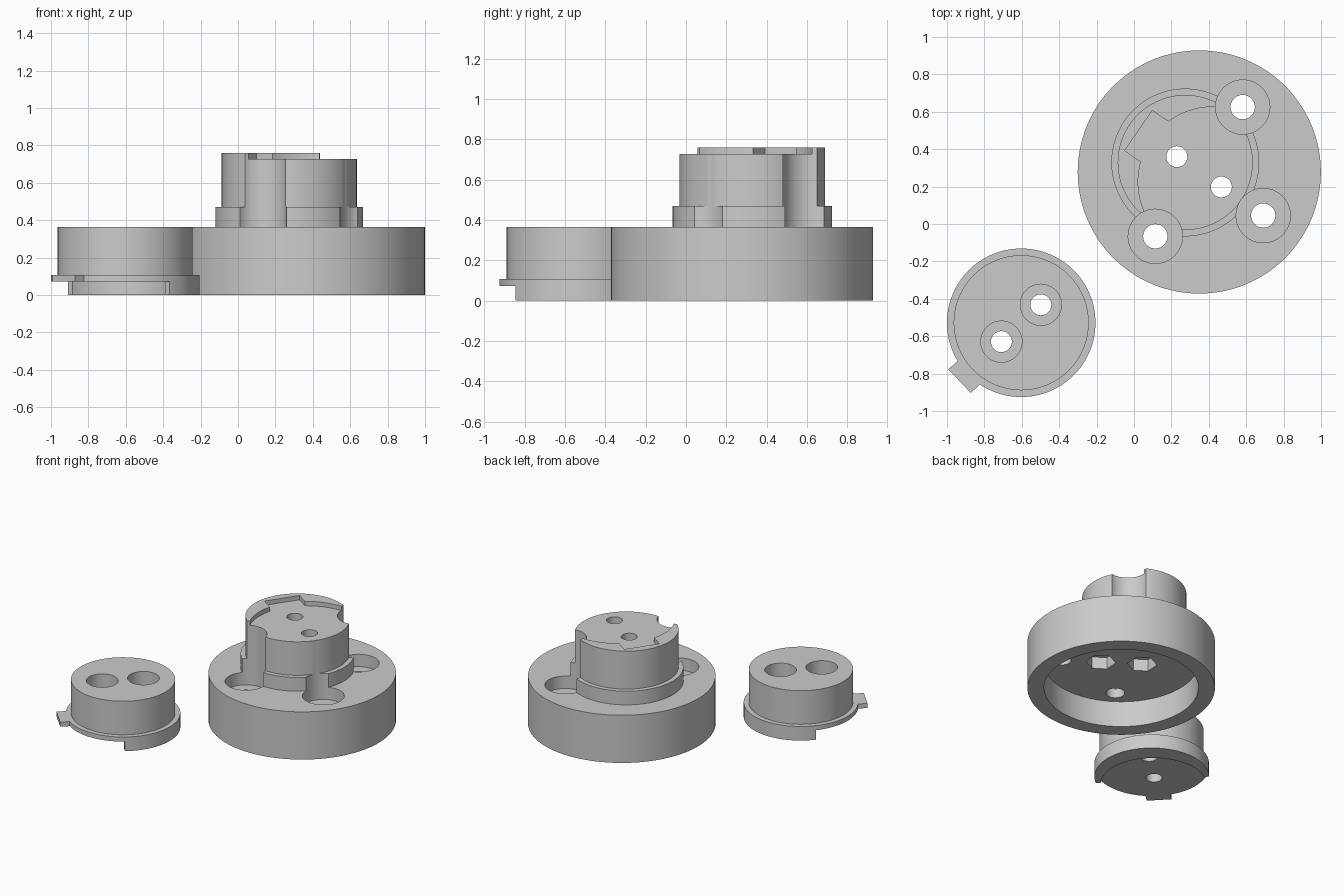
import bpy, bmesh, math
from mathutils import Vector

if "Cube" in bpy.data.objects:
    bpy.data.objects.remove(bpy.data.objects["Cube"])

grey = bpy.data.materials.new("plain grey")
grey.diffuse_color = (0.6, 0.6, 0.6, 1)
grey.use_nodes = True
grey.node_tree.nodes["Principled BSDF"].inputs["Base Color"].default_value = grey.diffuse_color


def prism(name, points, z0, z1):
    """Extrude a flat outline between two heights."""
    bm = bmesh.new()
    face = bm.faces.new([bm.verts.new((x, y, z0)) for x, y in points])
    top = bmesh.ops.extrude_face_region(bm, geom=[face])["geom"]
    verts = [v for v in top if isinstance(v, bmesh.types.BMVert)]
    bmesh.ops.translate(bm, verts=verts, vec=(0, 0, z1 - z0))
    bmesh.ops.recalc_face_normals(bm, faces=bm.faces)
    mesh = bpy.data.meshes.new(name)
    bm.to_mesh(mesh)
    bm.free()
    mesh.materials.append(grey)
    ob = bpy.data.objects.new(name, mesh)
    bpy.context.collection.objects.link(ob)
    return ob


def disc(name, c, r, z0, z1, n=96, turn=0.0):
    pts = [(c[0] + r * math.cos(turn + math.tau * i / n),
            c[1] + r * math.sin(turn + math.tau * i / n)) for i in range(n)]
    return prism(name, pts, z0, z1)


def tab(name, c, angle, reach, half, z0, z1, start=0.2):
    """Rectangular block running outwards from a centre."""
    a = Vector((math.cos(angle), math.sin(angle)))
    s = Vector((-a.y, a.x)) * half
    c = Vector(c)
    near, far = c + a * start, c + a * reach
    return prism(name, [near - s, far - s, far + s, near + s], z0, z1)


def combine(ob, others, op):
    """Boolean each of the others into ob, then drop them."""
    for other in others:
        mod = ob.modifiers.new("bool", "BOOLEAN")
        mod.operation, mod.solver, mod.object = op, "EXACT", other
        bpy.context.view_layer.objects.active = ob
        bpy.ops.object.modifier_apply(modifier=mod.name)
        bpy.data.objects.remove(other)


def finish(ob):
    bpy.ops.object.select_all(action="DESELECT")
    ob.select_set(True)
    bpy.context.view_layer.objects.active = ob
    bpy.ops.object.shade_smooth_by_angle(angle=math.radians(30))


# Round base with stepped hub, hollow underneath
BASE, HUB = (0.349, 0.278), (0.274, 0.329)
base = disc("base_and_hub", BASE, 0.65, 0, 0.365, 128)
combine(base, [disc("collar", HUB, 0.395, 0.30, 0.47, 128),
               disc("hub", HUB, 0.361, 0.31, 0.76, 128)], "UNION")
cuts = [disc("cavity", BASE, 0.535, -0.1, 0.198, 128)]

# Screw pockets round the hub
for c in [(0.581, 0.625), (0.691, 0.045), (0.114, -0.066)]:
    cuts.append(disc("pocket", c, 0.145, 0.27, 1))
    cuts.append(disc("screw_hole", c, 0.065, 0.1, 0.5, 48))

# Keyed seat in the hub top, leaving a raised crescent rim
SEAT, key_angle = (0.422, 0.226), math.radians(145.5)
cuts.append(disc("seat", SEAT, 0.40, 0.727, 1, 128))
cuts.append(tab("seat_key", SEAT, key_angle, 0.483, 0.13, 0.727, 1))

# Bolt holes with hexagonal nut pockets below
for c in [(0.229, 0.36), (0.467, 0.198)]:
    cuts.append(disc("bolt_hole", c, 0.056, 0.1, 1, 48))
    cuts.append(disc("nut_pocket", c, 0.103, 0.1, 0.288, 6, math.radians(-34)))
combine(base, cuts, "DIFFERENCE")
finish(base)

# Separate round cap with flange, key tab and crescent skirt
CAP, cap_angle = (-0.603, -0.528), math.radians(223.5)
cap = disc("cap", CAP, 0.397, 0, 0.108, 128)
skirt_c = (CAP[0] + 0.11 * math.cos(cap_angle), CAP[1] + 0.11 * math.sin(cap_angle))
combine(cap, [disc("skirt_bore", skirt_c, 0.367, -0.1, 0.073, 128),
              tab("skirt_end", CAP, cap_angle, 0.6, 0.6, -0.1, 0.073, 0.046)], "DIFFERENCE")
combine(cap, [disc("cap_body", CAP, 0.361, 0.09, 0.365, 128),
              tab("cap_key", CAP, cap_angle, 0.454, 0.087, 0.073, 0.108)], "UNION")
cuts = []
for c in [(-0.498, -0.432), (-0.709, -0.629)]:
    cuts.append(disc("cap_hole", c, 0.056, -0.1, 0.5, 48))
    cuts.append(disc("cap_counterbore", c, 0.11, 0.15, 0.5, 64))
combine(cap, cuts, "DIFFERENCE")
finish(cap)
